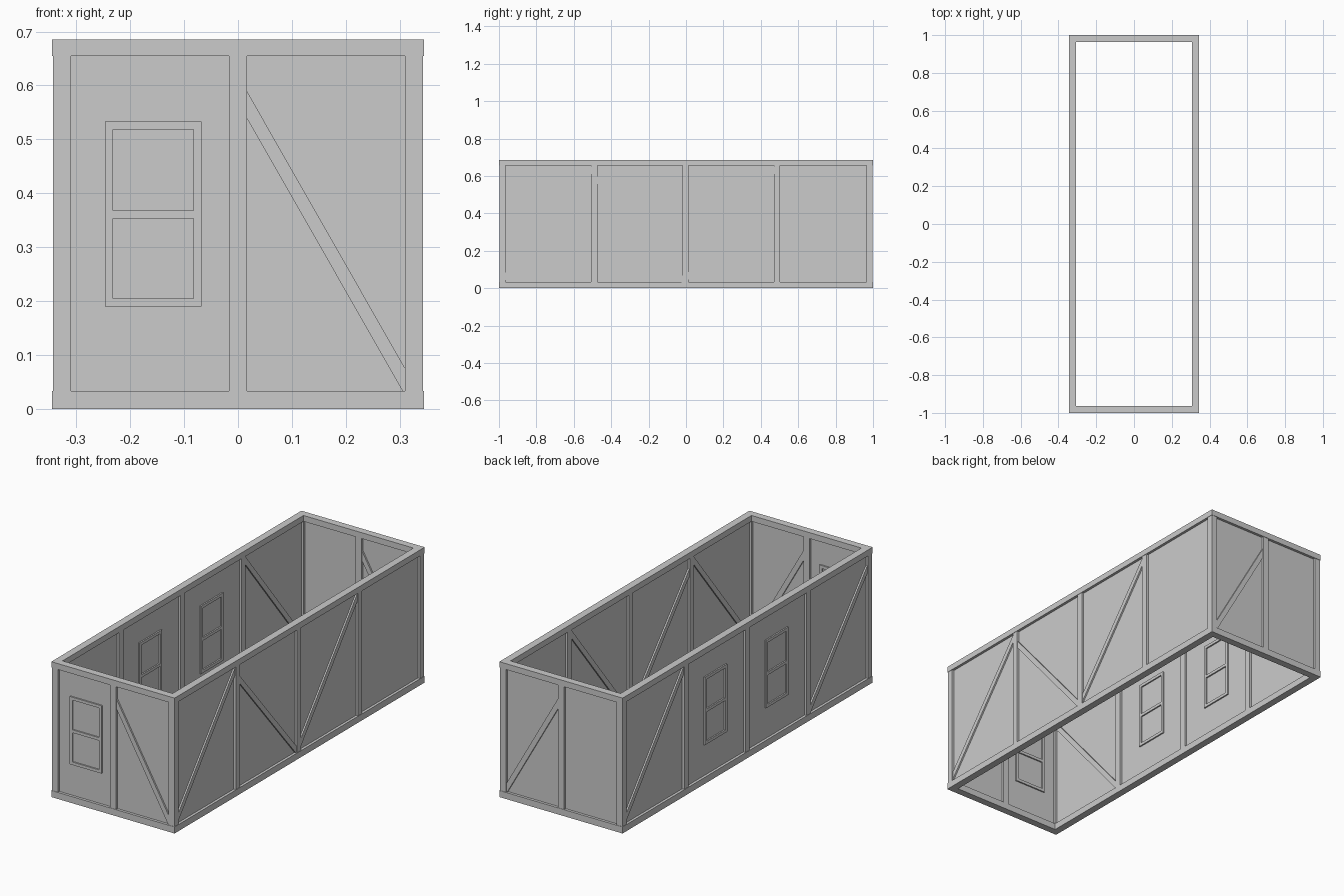
import bpy
import bmesh

if "Cube" in bpy.data.objects:
    bpy.data.objects.remove(bpy.data.objects["Cube"])

HX, HY = 0.345, 1.0            # outer half sizes
BEAM = 0.037                   # plan width of the beams
Z0, Z1, TOP = 0.033, 0.655, 0.685
POST = 0.0165                  # half width of a post
CX, CY = HX - BEAM / 2, HY - BEAM / 2


def finish(name, bm):
    bmesh.ops.recalc_face_normals(bm, faces=bm.faces)
    mesh = bpy.data.meshes.new(name)
    bm.to_mesh(mesh)
    bm.free()
    bpy.context.collection.objects.link(bpy.data.objects.new(name, mesh))


def prism(name, polys, wall, half):
    """Extrude (u, z) polygons through a wall; wall = (axis it runs along, offset)."""
    along, off = wall
    bm = bmesh.new()
    for poly in polys:
        caps = []
        for d in (off - half, off + half):
            caps.append([bm.verts.new((d, u, z) if along == 'y' else (u, d, z)) for u, z in poly])
            bm.faces.new(caps[-1])
        n = len(poly)
        for i in range(n):
            j = (i + 1) % n
            bm.faces.new((caps[0][i], caps[0][j], caps[1][j], caps[1][i]))
    finish(name, bm)


def rect(u0, u1, z0, z1):
    return [(u0, z0), (u1, z0), (u1, z1), (u0, z1)]


def beam_ring(name, z0, z1):
    bm = bmesh.new()
    loops = []
    for inset, z in ((0, z0), (0, z1), (BEAM, z1), (BEAM, z0)):
        x, y = HX - inset, HY - inset
        loops.append([bm.verts.new((sx * x, sy * y, z))
                      for sx, sy in ((-1, -1), (1, -1), (1, 1), (-1, 1))])
    for k in range(4):
        a, b = loops[k], loops[(k + 1) % 4]
        for i in range(4):
            j = (i + 1) % 4
            bm.faces.new((a[i], a[j], b[j], b[i]))
    finish(name, bm)


def brace(name, wall, u0, z0, u1, z1):
    # vertical offset giving a board 0.025 wide
    h = 0.0125 * (1 + ((z1 - z0) / (u1 - u0)) ** 2) ** 0.5
    prism(name, [[(u0, z0 - h), (u1, z1 - h), (u1, z1 + h), (u0, z0 + h)]], wall, 0.013)


def window(name, wall, u):
    a, b, t = 0.0895, 0.0745, 0.015
    bars = [rect(u - a, u - b, 0.19, 0.533), rect(u + b, u + a, 0.19, 0.533)]
    for z0, z1 in ((0.19, 0.19 + t), (0.353, 0.368), (0.533 - t, 0.533)):
        bars.append(rect(u - b, u + b, z0, z1))
    prism(name, bars, wall, 0.012)


# Bottom and top beam rings
beam_ring("bottom_beam", 0, Z0)
beam_ring("top_beam", Z1, TOP)

front, back = ('x', -CY), ('x', CY)
right, left = ('y', CX), ('y', -CX)
side_posts = (-0.491, -0.002, 0.487)

# Thin wall panels and intermediate posts
for label, wall, reach, posts in (("front", front, CX, (0,)), ("back", back, CX, (0,)),
                                  ("right", right, CY, side_posts),
                                  ("left", left, CY, side_posts)):
    prism(label + "_panel", [rect(-reach, reach, Z0, Z1)], wall, 0.005)
    for i, u in enumerate(posts):
        prism(f"{label}_post_{i}", [rect(u - POST, u + POST, Z0, Z1)], wall, POST)

# Corner posts
for sx in (-1, 1):
    for sy in (-1, 1):
        u = sx * CX
        prism("corner_post", [rect(u - POST, u + POST, Z0, Z1)], ('x', sy * CY), POST)

# Diagonal braces
brace("front_brace", front, 0.015, 0.567, 0.31, 0.05)
brace("back_brace", back, 0.015, 0.567, 0.31, 0.05)
brace("right_brace_1", right, -0.965, 0.063, -0.505, 0.635)
brace("right_brace_2", right, -0.478, 0.584, -0.012, 0.04)
brace("right_brace_3", right, 0.012, 0.063, 0.472, 0.635)
brace("left_brace_1", left, -0.965, 0.584, -0.505, 0.045)
brace("left_brace_2", left, 0.503, 0.635, 0.965, 0.063)

# Windows
window("front_window", front, -0.1575)
window("left_window_1", left, -0.247)
window("left_window_2", left, 0.243)
